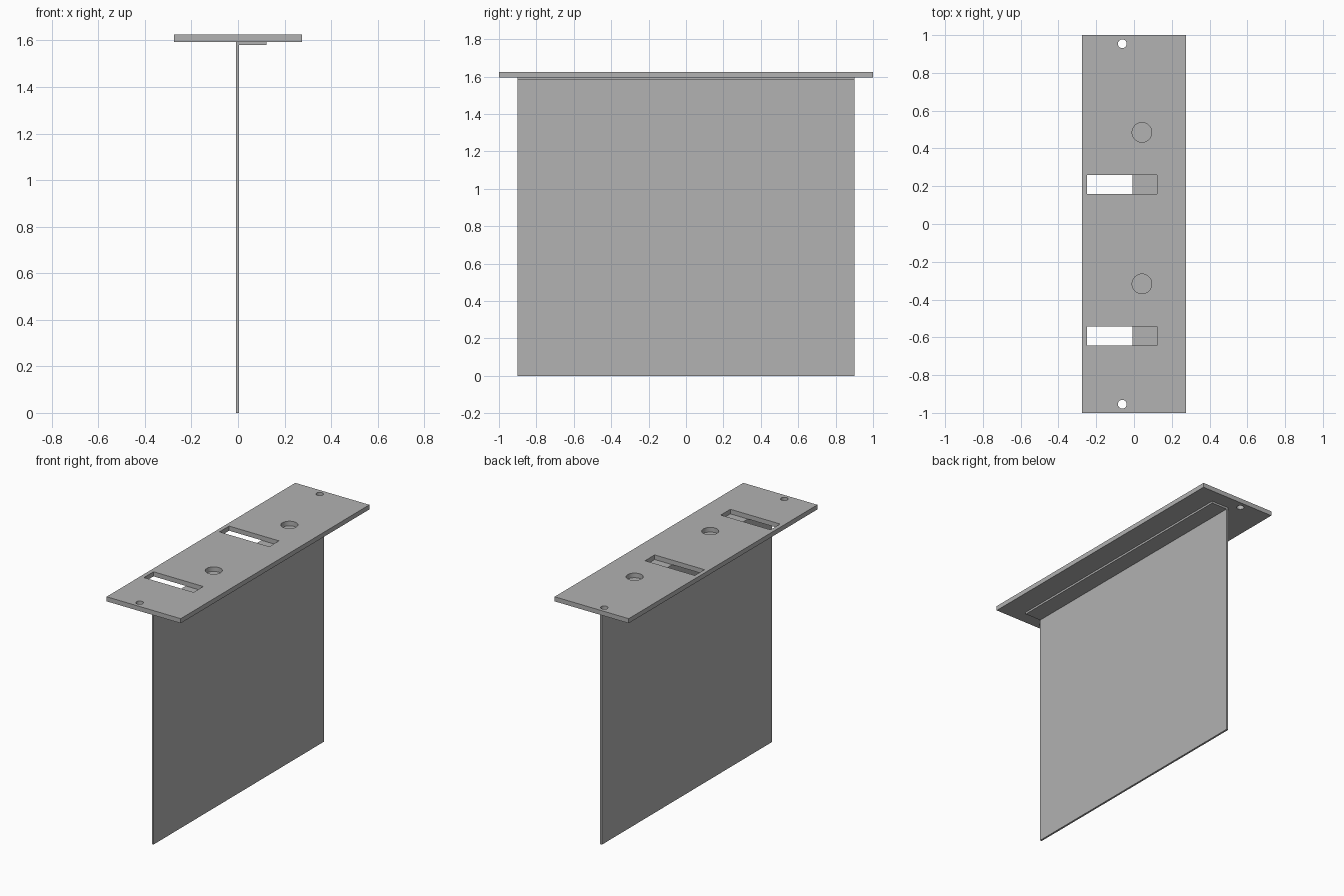
import bpy
import bmesh
from mathutils import Matrix, Vector

default_cube = bpy.data.objects.get("Cube")
if default_cube:
    bpy.data.objects.remove(default_cube, do_unlink=True)

# Single plain metal colour
metal = bpy.data.materials.new("light_grey_metal")
metal.use_nodes = True
grey = (0.445, 0.445, 0.445, 1)
metal.diffuse_color = grey
metal.node_tree.nodes["Principled BSDF"].inputs["Base Color"].default_value = grey


def finish(name, bm):
    bmesh.ops.recalc_face_normals(bm, faces=bm.faces)
    mesh = bpy.data.meshes.new(name)
    bm.to_mesh(mesh)
    bm.free()
    mesh.materials.append(metal)
    obj = bpy.data.objects.new(name, mesh)
    bpy.context.collection.objects.link(obj)
    return obj


def add_box(bm, low, high):
    low, high = Vector(low), Vector(high)
    matrix = Matrix.Translation((low + high) / 2) @ Matrix.Diagonal((*(high - low), 1))
    bmesh.ops.create_cube(bm, size=1, matrix=matrix)


def add_hole(bm, x, y, radius):
    bmesh.ops.create_cone(bm, cap_ends=True, segments=40, radius1=radius, radius2=radius,
                          depth=0.2, matrix=Matrix.Translation((x, y, PLATE_BOTTOM)))


PLATE_BOTTOM, PLATE_TOP = 1.594, 1.625
FLANGE_BOTTOM = 1.581

# Mounting plate
bm = bmesh.new()
add_box(bm, (-0.275, -1, PLATE_BOTTOM), (0.275, 1, PLATE_TOP))
plate = finish("mounting_plate", bm)

# Slots, round holes and end screw holes, cut through the plate
bm = bmesh.new()
for shift in (0, -0.802):
    add_box(bm, (-0.248, 0.158 + shift, 1.5), (0.122, 0.26 + shift, 1.7))
    add_hole(bm, 0.042, 0.485 + shift, 0.052)
for end in (-1, 1):
    add_hole(bm, -0.062, 0.954 * end, 0.023)
cutter = finish("hole_cutter", bm)
cutter.hide_render = True

cut = plate.modifiers.new("holes", "BOOLEAN")
cut.operation = "DIFFERENCE"
cut.solver = "EXACT"
cut.object = cutter
bpy.context.view_layer.objects.active = plate
plate.select_set(True)
bpy.ops.object.modifier_apply(modifier=cut.name)
bpy.data.objects.remove(cutter, do_unlink=True)
bpy.ops.object.shade_smooth_by_angle()

# Hanging sheet folded into a flange under the plate
left, right, edge = -0.008, 0.005, 0.122
profile = [(left, 0), (right, 0), (right, FLANGE_BOTTOM), (edge, FLANGE_BOTTOM),
           (edge, PLATE_BOTTOM), (left, PLATE_BOTTOM)]
bm = bmesh.new()
face = bm.faces.new([bm.verts.new((x, -0.902, z)) for x, z in profile])
swept = bmesh.ops.extrude_face_region(bm, geom=[face])
moved = [v for v in swept["geom"] if isinstance(v, bmesh.types.BMVert)]
bmesh.ops.translate(bm, verts=moved, vec=(0, 1.804, 0))
finish("folded_panel", bm)
